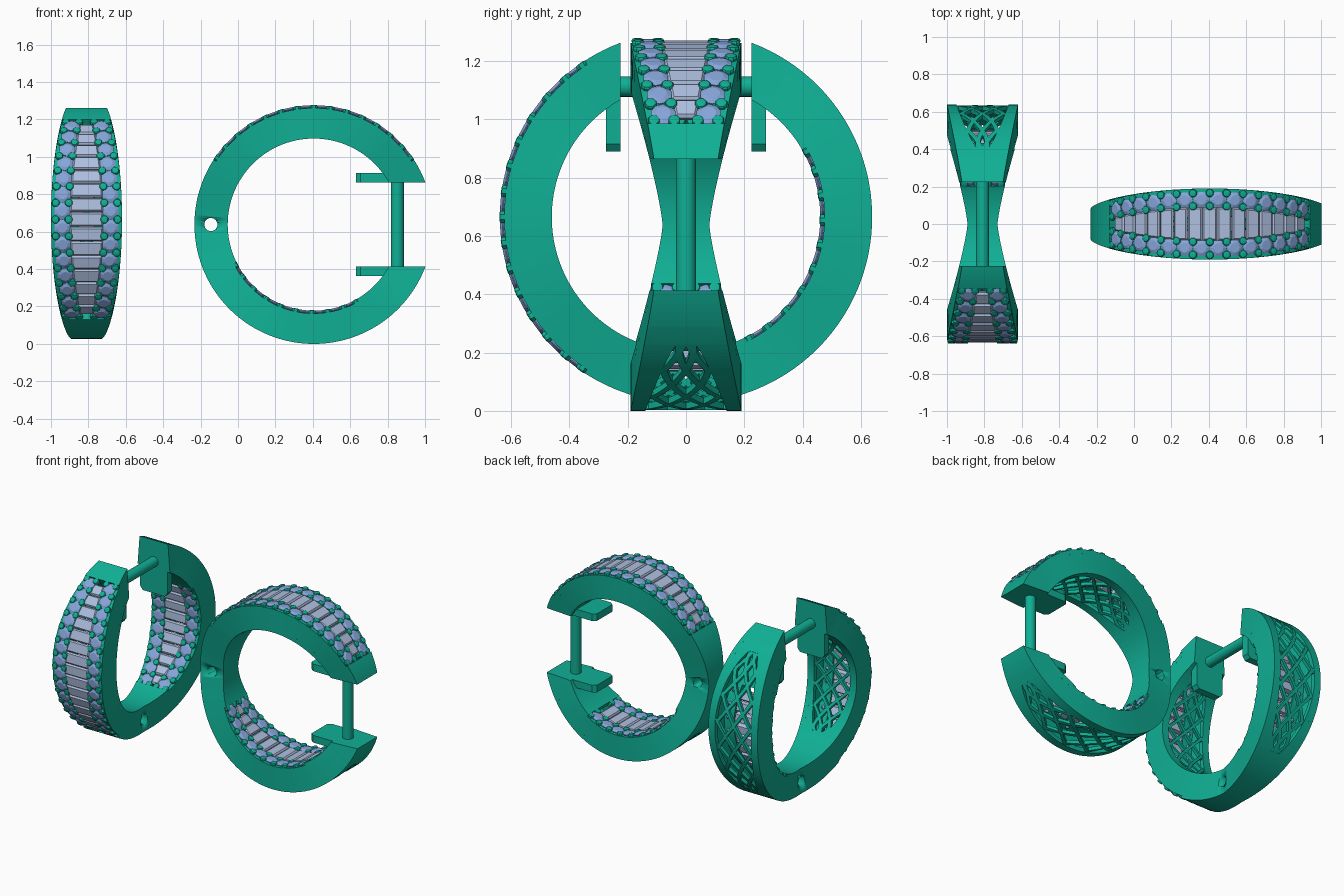
import bpy, bmesh
from math import sin, cos, pi, radians, degrees, asin
from mathutils import Vector

if "Cube" in bpy.data.objects:
    bpy.data.objects.remove(bpy.data.objects["Cube"])

R, RI, CUT = 0.638, 0.46, 0.225     # outer radius, inner radius, half opening


def material(name, col):
    m = bpy.data.materials.new(name)
    m.diffuse_color = col
    m.use_nodes = True
    m.node_tree.nodes["Principled BSDF"].inputs["Base Color"].default_value = m.diffuse_color
    return m


METAL = material("green_metal", (0.005, 0.43, 0.30, 1))
GEM = material("blue_stone", (0.24, 0.38, 0.70, 1))
BAGUETTE = material("pale_stone", (0.42, 0.52, 0.74, 1))


# Width functions across the hoop, by angle in degrees from the opening
def edge(a):
    return 0.08 + 0.11 * abs(sin(radians(a))) ** 1.25


def row(a):
    return edge(a) - 0.060


def channel(a):
    return max(0.012, edge(a) - 0.105)


def window(a):
    return 0.03 + 0.11 * max(0, (sin(radians(a)) - 0.64) / 0.36) ** 0.8


def zero(a):
    return 0.0


def pt(a, s, r, sg):
    return (r * cos(radians(a)), sg * r * sin(radians(a)), s)


class Part:
    """Collects geometry in hoop coordinates, then makes one object."""

    def __init__(self):
        self.v, self.f = [], []

    def loft(self, rings):
        n, b = len(rings[0]), len(self.v)
        for ring in rings:
            self.v += ring
        for i in range(len(rings) - 1):
            for k in range(n):
                p, q = b + i * n + k, b + i * n + (k + 1) % n
                self.f.append((p, q, q + n, p + n))
        self.f.append(tuple(range(b, b + n)))
        self.f.append(tuple(range(b + (len(rings) - 1) * n, b + len(rings) * n)))

    # Curved bar between two angles, widths and radii; a0 may differ per radius
    def band(self, a0, a1, s0, s1, r0, r1, sg, mirror=True):
        lo = a0 if isinstance(a0, tuple) else (a0, a0)
        n = max(2, int(abs(a1 - lo[1]) / 2.5))
        for m in ((1, -1) if mirror else (1,)):
            rings = []
            for i in range(n + 1):
                p, q = (l + (a1 - l) * i / n for l in lo)
                rings.append([pt(p, m * s0(p), r0, sg), pt(p, m * s1(p), r0, sg),
                              pt(q, m * s1(q), r1, sg), pt(q, m * s0(q), r1, sg)])
            self.loft(rings)

    # Stack of polygon rings (radius, height) standing on the hoop surface
    def stud(self, a, s, r, up, sg, rings, n, turn=0.0):
        self.loft([[pt(a + degrees(rad * cos(2 * pi * k / n + turn) / r),
                       s + rad * sin(2 * pi * k / n + turn), r + up * h, sg)
                    for k in range(n)] for rad, h in rings])

    def make(self, name, frame, mat, smooth=True):
        me = bpy.data.meshes.new(name)
        me.from_pydata([frame(*v) for v in self.v], [], self.f)
        bm = bmesh.new()
        bm.from_mesh(me)
        bmesh.ops.recalc_face_normals(bm, faces=bm.faces)
        bm.to_mesh(me)
        bm.free()
        me.materials.append(mat)
        ob = bpy.data.objects.new(name, me)
        bpy.context.collection.objects.link(ob)
        bpy.ops.object.select_all(action='DESELECT')
        ob.select_set(True)
        bpy.context.view_layer.objects.active = ob
        if smooth:
            bpy.ops.object.shade_smooth_by_angle(angle=radians(30))
        return ob


def neg(f):
    return lambda a: -f(a)


# One half of the hoop: side walls, stone bed, lattice gallery, stones and prongs
def half_hoop(P, sg, up, p0, p1, n_round, n_bag):
    body, lat = P["body"], P["lattice"]
    end = tuple(degrees(asin(CUT / r)) for r in (RI, R))
    body.band(end, 33, neg(edge), edge, RI, R, sg, False)
    face = R if up > 0 else RI
    bed, back = face - up * 0.015, RI + R - face
    lo, hi = sorted((bed, back))
    wall = lambda a: edge(a) - 0.03
    body.band(p0, p1, wall, edge, lo, hi, sg)
    if p0 > 33:      # plain stretch before the stones begin
        body.band(33, p0, wall, edge, RI, R, sg)
        body.band(33, p0, neg(edge), edge, *sorted((face, face - up * 0.04)), sg, False)
    stone_bed = sorted((bed, bed - up * 0.03))
    body.band(p0, p1, channel, edge, *stone_bed, sg)
    # back face: solid tips, window rims, crossing struts
    bk = sorted((back, back + up * 0.03))
    body.band(33, 40, neg(edge), edge, *bk, sg, False)
    body.band(140, p1, neg(edge), edge, *bk, sg, False)
    body.band(40, 140, window, edge, *bk, sg)
    sk = sorted((back + up * 0.003, back + up * 0.025))
    for d in (1, -1):
        for k in range(-1, 7):
            start = 34 + k * 16.5
            a0, a1 = max(40, start), min(140, start + 36)
            if a1 - a0 < 4:
                continue
            mid = lambda a, q=start: d * (-1 + 2 * (a - q) / 36) * window(a)
            lat.band(a0, a1, lambda a: mid(a) - 0.013, lambda a: mid(a) + 0.013, *sk, sg, False)
    # two rows of round stones with prongs in every gap
    step = (p1 - p0) / n_round
    for i in range(n_round + 1):
        g = min(max(p0 + step * i, p0 + 1.5), p1 - 1.5)
        a = p0 + step * (i + 0.5)
        for m in (1, -1):
            if i < n_round:
                P["round_stones"].stud(a, m * row(a), bed, up, sg,
                                       [(0.004, -0.04), (0.044, 0.004), (0.044, 0.007), (0.026, 0.015)], 10)
            for off in (0.036, -0.034):
                P["prongs"].stud(g, m * (row(g) + off), bed, up, sg,
                                 [(0.02, -0.02), (0.022, 0.010), (0.019, 0.015), (0.012, 0.017)], 8, pi / 8)
    # tapered channel of baguettes
    q0, q1 = p0 + 3, p1 - 3
    step = (q1 - q0) / n_bag
    for i in range(n_bag):
        rings = []
        for inset, h in ((0.012, -0.028), (0.001, 0.0), (0.010, 0.010)):
            da = degrees(inset / face)
            c, d = q0 + step * i + da, q0 + step * (i + 1) - da
            wc, wd = (max(0.004, channel(x) + 0.006 - inset) for x in (c, d))
            r = bed + up * h
            rings.append([pt(c, -wc, r, sg), pt(c, wc, r, sg), pt(d, wd, r, sg), pt(d, -wd, r, sg)])
        P["baguettes"].loft(rings)


def hoop(tag, frame):
    names = ("body", "lattice", "round_stones", "prongs", "baguettes", "hinge", "clasp_plates", "clasp_post")
    P = {n: Part() for n in names}
    half_hoop(P, 1, 1, 33, 147, 14, 15)      # stones on the outside
    half_hoop(P, -1, -1, 60, 154, 9, 10)     # stones on the inside
    P["hinge"].band(147, 206, neg(edge), edge, RI, R, 1, False)
    # clasp plates with clipped corners
    for sg in (1, -1):
        outline = [(0.47, -0.105), (0.47, 0.105), (0.25, 0.105), (0.225, 0.085), (0.225, -0.085), (0.25, -0.105)]
        P["clasp_plates"].loft([[(u, sg * v, w) for u, w in outline] for v in (CUT, CUT + 0.05)])
    circle = [(cos(2 * pi * k / 24) * 0.035, sin(2 * pi * k / 24) * 0.035) for k in range(24)]
    P["clasp_post"].loft([[(0.447 + x, v, y) for x, y in circle] for v in (-0.25, 0.25)])
    obs = {}
    for n in names:
        mat = {"round_stones": GEM, "baguettes": BAGUETTE}.get(n, METAL)
        obs[n] = P[n].make(tag + "_" + n, frame, mat, n not in ("round_stones", "baguettes"))
    # pin hole through the hinge
    cut = Part()
    cut.loft([[(-0.55 + x, y, w) for x, y in circle] for w in (-0.3, 0.3)])
    cutter = cut.make("hole_cutter", frame, METAL)
    cutter.hide_render = True
    mod = obs["hinge"].modifiers.new("pin_hole", 'BOOLEAN')
    mod.operation, mod.object, mod.solver = 'DIFFERENCE', cutter, 'EXACT'
    bpy.context.view_layer.objects.active = obs["hinge"]
    while obs["hinge"].modifiers.find("pin_hole") > 0:
        bpy.ops.object.modifier_move_up(modifier="pin_hole")
    bpy.ops.object.modifier_apply(modifier="pin_hole")
    bpy.data.objects.remove(cutter)


# Hoop lying in the front plane, and hoop turned sideways with opening upward
hoop("right_hoop", lambda u, v, w: Vector((0.405 + u, -w, 0.638 + v)))
hoop("left_hoop", lambda u, v, w: Vector((-0.81 + w, -v, 0.665 + u)))
